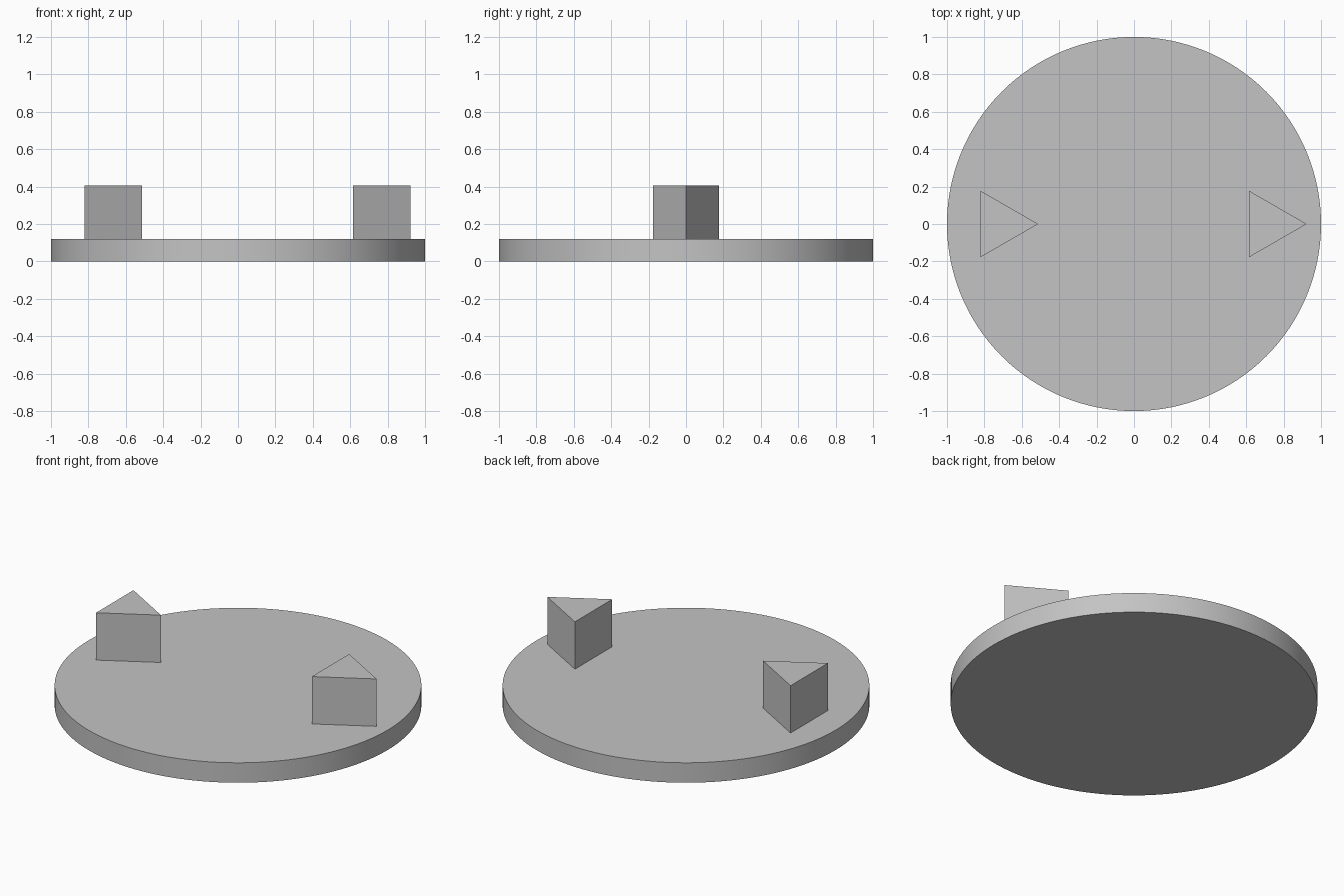
import bpy
import math

cube = bpy.data.objects.get("Cube")
if cube:
    bpy.data.objects.remove(cube, do_unlink=True)

# Single flat grey
grey = bpy.data.materials.new("light_grey")
grey.use_nodes = True
colour = (0.55, 0.55, 0.55, 1)
grey.diffuse_color = colour
grey.node_tree.nodes["Principled BSDF"].inputs["Base Color"].default_value = colour


def prism(name, sides, radius, bottom, top, x=0.0, turn=0.0):
    """Upright regular prism between two heights."""
    bpy.ops.mesh.primitive_cylinder_add(
        vertices=sides, radius=radius, depth=top - bottom,
        location=(x, 0, (bottom + top) / 2), rotation=(0, 0, turn))
    part = bpy.context.object
    part.name = name
    part.data.name = name
    part.data.materials.append(grey)
    return part


# Round base plate with a smooth rim
BASE_TOP = 0.12
prism("base_disc", 128, 1.0, 0, BASE_TOP)
bpy.ops.object.shade_smooth_by_angle(angle=math.radians(30))

# Two triangular blocks, both pointing towards +x
for name, x in (("right_block", -0.718), ("left_block", 0.718)):
    prism(name, 3, 0.205, BASE_TOP, 0.405, x, -math.pi / 2)
